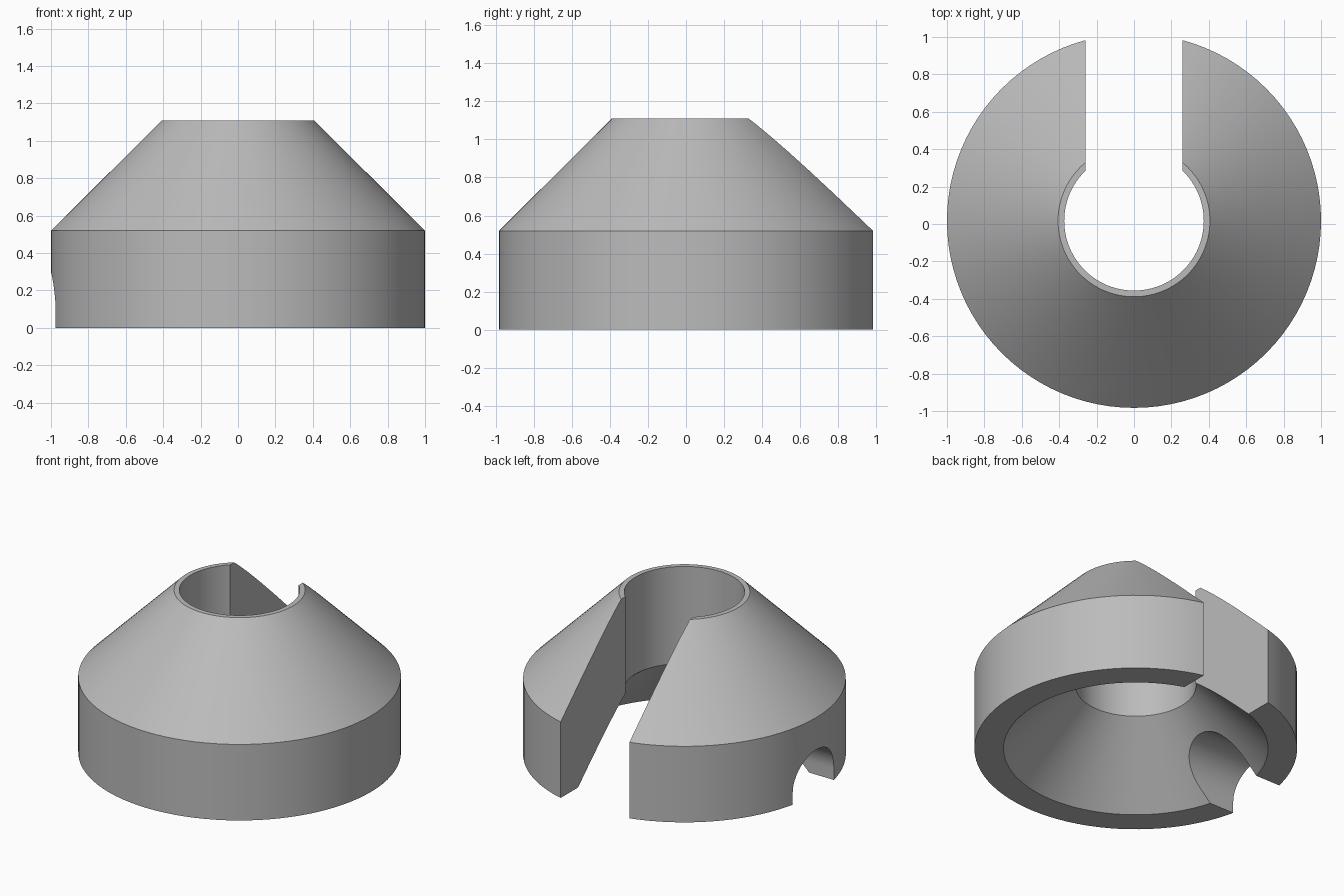
import bpy, bmesh, math

default = bpy.data.objects.get("Cube")
if default:
    bpy.data.objects.remove(default, do_unlink=True)

CENTRE_Y = 0.017
SEGMENTS = 96

grey = bpy.data.materials.new("plain grey")
grey.use_nodes = True
colour = (0.5, 0.5, 0.5, 1)
grey.diffuse_color = colour
grey.node_tree.nodes["Principled BSDF"].inputs["Base Color"].default_value = colour


def add_object(name, bm):
    bmesh.ops.recalc_face_normals(bm, faces=bm.faces)
    mesh = bpy.data.meshes.new(name)
    bm.to_mesh(mesh)
    bm.free()
    mesh.materials.append(grey)
    obj = bpy.data.objects.new(name, mesh)
    bpy.context.collection.objects.link(obj)
    obj.location.y = CENTRE_Y
    return obj


def revolve(name, profile):
    """Turn a closed (radius, z) profile around the vertical axis."""
    bm = bmesh.new()
    verts = [bm.verts.new((r, 0, z)) for r, z in profile]
    edges = [bm.edges.new((verts[i - 1], verts[i])) for i in range(len(verts))]
    bmesh.ops.spin(bm, geom=verts + edges, axis=(0, 0, 1), cent=(0, 0, 0),
                   angle=math.tau, steps=SEGMENTS)
    bmesh.ops.remove_doubles(bm, verts=bm.verts, dist=0.0001)
    return add_object(name, bm)


def extrude_x(name, outline, x0, x1):
    """Prism along x from a (y, z) outline."""
    bm = bmesh.new()
    face = bm.faces.new([bm.verts.new((x0, y, z)) for y, z in outline])
    result = bmesh.ops.extrude_face_region(bm, geom=[face])
    moved = [g for g in result["geom"] if isinstance(g, bmesh.types.BMVert)]
    bmesh.ops.translate(bm, vec=(x1 - x0, 0, 0), verts=moved)
    return add_object(name, bm)


# Hollow body: cylindrical skirt, conical shoulder, straight bore, flared underside
body = revolve("conical_collar", [
    (0.82, 0), (1, 0), (1, 0.52), (0.406, 1.11), (0.373, 1.11), (0.373, 0.447)])

# Cutter for the full-height slot at the back
slot = extrude_x("slot_cutter", [(0, -0.2), (1.3, -0.2), (1.3, 1.4), (0, 1.4)],
                 -0.26, 0.26)

# Cutter for the arched notch through one side of the skirt
radius, spring = 0.222, 0.078
arch = [(radius * math.cos(math.pi * i / 32), spring + radius * math.sin(math.pi * i / 32))
        for i in range(33)]
notch = extrude_x("notch_cutter", [(radius, -0.2)] + arch + [(-radius, -0.2)], -1.2, -0.2)

bpy.context.view_layer.objects.active = body
for cutter in (slot, notch):
    cut = body.modifiers.new(cutter.name, "BOOLEAN")
    cut.operation = "DIFFERENCE"
    cut.solver = "EXACT"
    cut.object = cutter
    bpy.ops.object.modifier_apply(modifier=cut.name)
    bpy.data.objects.remove(cutter, do_unlink=True)

# Smooth round walls with crisp rims
bpy.ops.object.select_all(action="DESELECT")
body.select_set(True)
bpy.ops.object.shade_smooth_by_angle(angle=math.radians(30))
